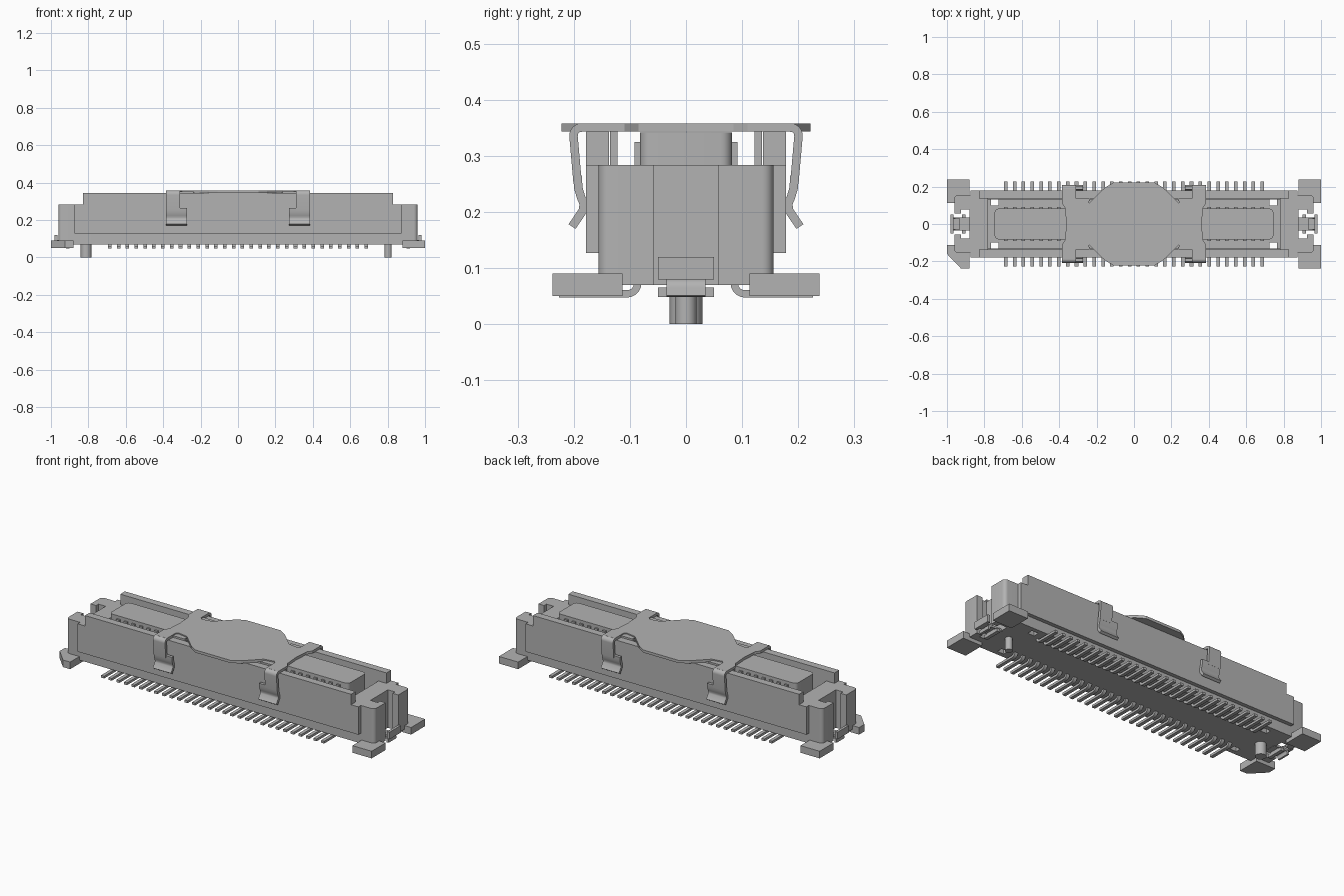
import bpy, bmesh, math
from mathutils import Vector

cube = bpy.data.objects.get("Cube")
if cube:
    bpy.data.objects.remove(cube, do_unlink=True)

gray = bpy.data.materials.new("plain_gray")
gray.use_nodes = True
gray.diffuse_color = (0.45, 0.45, 0.45, 1)
gray.node_tree.nodes["Principled BSDF"].inputs["Base Color"].default_value = (0.45, 0.45, 0.45, 1)

BOTH = (1, -1)


def finish(name, bm, smooth=False):
    bmesh.ops.recalc_face_normals(bm, faces=bm.faces)
    mesh = bpy.data.meshes.new(name)
    bm.to_mesh(mesh)
    bm.free()
    mesh.materials.append(gray)
    ob = bpy.data.objects.new(name, mesh)
    bpy.context.collection.objects.link(ob)
    if smooth:
        bpy.ops.object.select_all(action='DESELECT')
        ob.select_set(True)
        bpy.context.view_layer.objects.active = ob
        bpy.ops.object.shade_smooth_by_angle(angle=math.radians(35))
    return ob


def add_prism(bm, pts, lo, hi, axis='z', sx=1, sy=1):
    """Extrude a flat outline: (x, y) along z, or (y, z) / (x, z) along x / y."""
    def place(p, d):
        x, y, z = {'z': (p[0], p[1], d), 'x': (d, p[0], p[1]), 'y': (p[0], d, p[1])}[axis]
        return bm.verts.new((x * sx, y * sy, z))
    a = [place(p, lo) for p in pts]
    b = [place(p, hi) for p in pts]
    bm.faces.new(a)
    bm.faces.new(b)
    for i in range(len(pts)):
        j = (i + 1) % len(pts)
        bm.faces.new((a[i], a[j], b[j], b[i]))


def rect(x0, x1, y0, y1):
    return [(x0, y0), (x1, y0), (x1, y1), (x0, y1)]


def mirrored(name, parts, xs=BOTH, ys=BOTH, smooth=False):
    """parts: (outline, lo, hi, axis) copied to the chosen sides."""
    bm = bmesh.new()
    for sx in xs:
        for sy in ys:
            for pts, lo, hi, axis in parts:
                add_prism(bm, pts, lo, hi, axis, sx, sy)
    return finish(name, bm, smooth)


def ribbon(path, t):
    """Outline of a bent sheet of thickness t centred on a path."""
    p = [Vector(q) for q in path]
    left, right = [], []
    for i, q in enumerate(p):
        d0 = (q - p[max(i - 1, 0)]).normalized()
        d1 = (p[min(i + 1, len(p) - 1)] - q).normalized()
        d = (d0 + d1).normalized()
        n = Vector((-d.y, d.x)) * t / 2 / max(0.6, d.dot(d1 if d1.length else d0))
        left.append(tuple(q + n))
        right.append(tuple(q - n))
    return left + right[::-1]


def arc(cx, cy, r, a0, a1, n=5):
    return [(cx + r * math.cos(math.radians(a0 + (a1 - a0) * i / n)),
             cy + r * math.sin(math.radians(a0 + (a1 - a0) * i / n))) for i in range(n + 1)]


# Housing floor, with four small through openings near the ends
mirrored("housing_floor", [
    (rect(0, 0.78, 0, 0.1), 0.07, 0.12, 'z'),
    (rect(0, 0.725, 0.1, 0.132), 0.07, 0.12, 'z'),
    (rect(0.765, 0.78, 0.1, 0.132), 0.07, 0.12, 'z'),
    (rect(0, 0.78, 0.132, 0.156), 0.07, 0.13, 'z')])

# Long side walls, stepped down at their ends
mirrored("side_wall", [
    ([(-0.875, 0.127), (0.875, 0.127), (0.875, 0.284), (0.83, 0.284),
      (0.83, 0.343), (-0.83, 0.343), (-0.83, 0.284), (-0.875, 0.284)],
     0.137, 0.178, 'y')], xs=(1,))

# End blocks with rounded corners and a stepped slot in the end face
end_half = [(0.78, 0), (0.88, 0), (0.88, 0.078), (0.925, 0.078), (0.925, 0.057), (0.96, 0.057)]
end_half += arc(0.94, 0.136, 0.02, 0, 90) + [(0.78, 0.156)]
mirrored("end_block", [(end_half, 0.07, 0.284, 'z')], smooth=True)

# Mounting feet, one of them chamfered
bm = bmesh.new()
for sx in BOTH:
    for sy in BOTH:
        foot = rect(0.88, 1.0, 0.113, 0.238)
        if sx < 0 and sy < 0:
            foot = [(0.88, 0.113), (1.0, 0.113), (1.0, 0.16), (0.925, 0.238), (0.88, 0.238)]
        add_prism(bm, foot, 0.05, 0.09, 'z', sx, sy)
finish("mounting_feet", bm)

# Locating pegs of two sizes
for name, x, r in (("large_peg", -0.812, 0.029), ("small_peg", 0.803, 0.019)):
    bm = bmesh.new()
    add_prism(bm, arc(x, 0, r, 0, 345, 23), 0, 0.08)
    finish(name, bm, True)

# Central tongue with rounded corners
quarter = arc(0.725, 0.062, 0.02, 0, 90)
outline = quarter + [(-x, y) for x, y in quarter[::-1]]
outline += [(x, -y) for x, y in outline[::-1]]
bm = bmesh.new()
add_prism(bm, outline, 0.11, 0.342)
finish("tongue", bm, True)

# Two rows of solder pins and the contacts on the tongue
pin = ribbon([(0.086, 0.085)] + arc(0.105, 0.073, 0.019, 180, 270) + [(0.226, 0.054)], 0.013)
bm_pins, bm_contacts = bmesh.new(), bmesh.new()
for i in range(30):
    x = (i - 14.5) * 0.0473
    for sy in BOTH:
        add_prism(bm_pins, pin, x - 0.0095, x + 0.0095, 'x', 1, sy)
        add_prism(bm_contacts, rect(0.08, 0.092, 0.115, 0.325), x - 0.0095, x + 0.0095, 'x', 1, sy)
finish("solder_pins", bm_pins, True)
finish("tongue_contacts", bm_contacts)

# Pick-up cap: wide middle plate narrowing to a cross bar at each end
half = [(0.11, 0.222), (0.155, 0.195), (0.24, 0.112), (0.3, 0.102), (0.31, 0.115), (0.31, 0.19),
        (0.385, 0.19), (0.385, 0.11), (0.368, 0.085), (0.362, 0.0)]
right_side = half + [(x, -y) for x, y in half[-2::-1]]
cap = right_side + [(-x, -y) for x, y in right_side]
bm = bmesh.new()
add_prism(bm, cap, 0.343, 0.358)
finish("cap_plate", bm)

# Spring legs: narrow upper strip, wide lower hook
upper = ribbon([(0.185, 0.3505)] + arc(0.186, 0.336, 0.0145, 75, -5) + [(0.193, 0.25)], 0.015)
lower = ribbon([(0.193, 0.265), (0.192, 0.243), (0.187, 0.226), (0.182, 0.214),
                (0.184, 0.202), (0.203, 0.174)], 0.015)
mirrored("cap_legs", [(upper, 0.31, 0.385, 'x'), (lower, 0.272, 0.385, 'x')], smooth=True)

# Small inner tabs of the cap, held inside the walls
mirrored("cap_inner_tabs", [
    (rect(0.122, 0.135, 0.28, 0.35), 0.235, 0.315, 'x'),
    (rect(0.24, 0.315, 0.09, 0.135), 0.343, 0.352, 'z')])

# Metal hold-downs in the end slots
bend = ribbon([(0.87, 0.075), (0.935, 0.075)] + arc(0.945, 0.064, 0.011, 100, 0)
              + [(0.958, 0.05)], 0.012)
mirrored("hold_down", [
    (bend, -0.035, 0.035, 'y'),
    (rect(0.965, 0.98, 0.08, 0.12), -0.05, 0.05, 'y'),
    (rect(0.93, 0.97, 0.08, 0.092), -0.03, 0.03, 'y'),
    (rect(0.9, 0.92, 0.048, 0.065), -0.05, 0.05, 'y'),
    (rect(0.9, 0.92, 0.06, 0.08), -0.03, 0.03, 'y')], ys=(1,), smooth=True)
